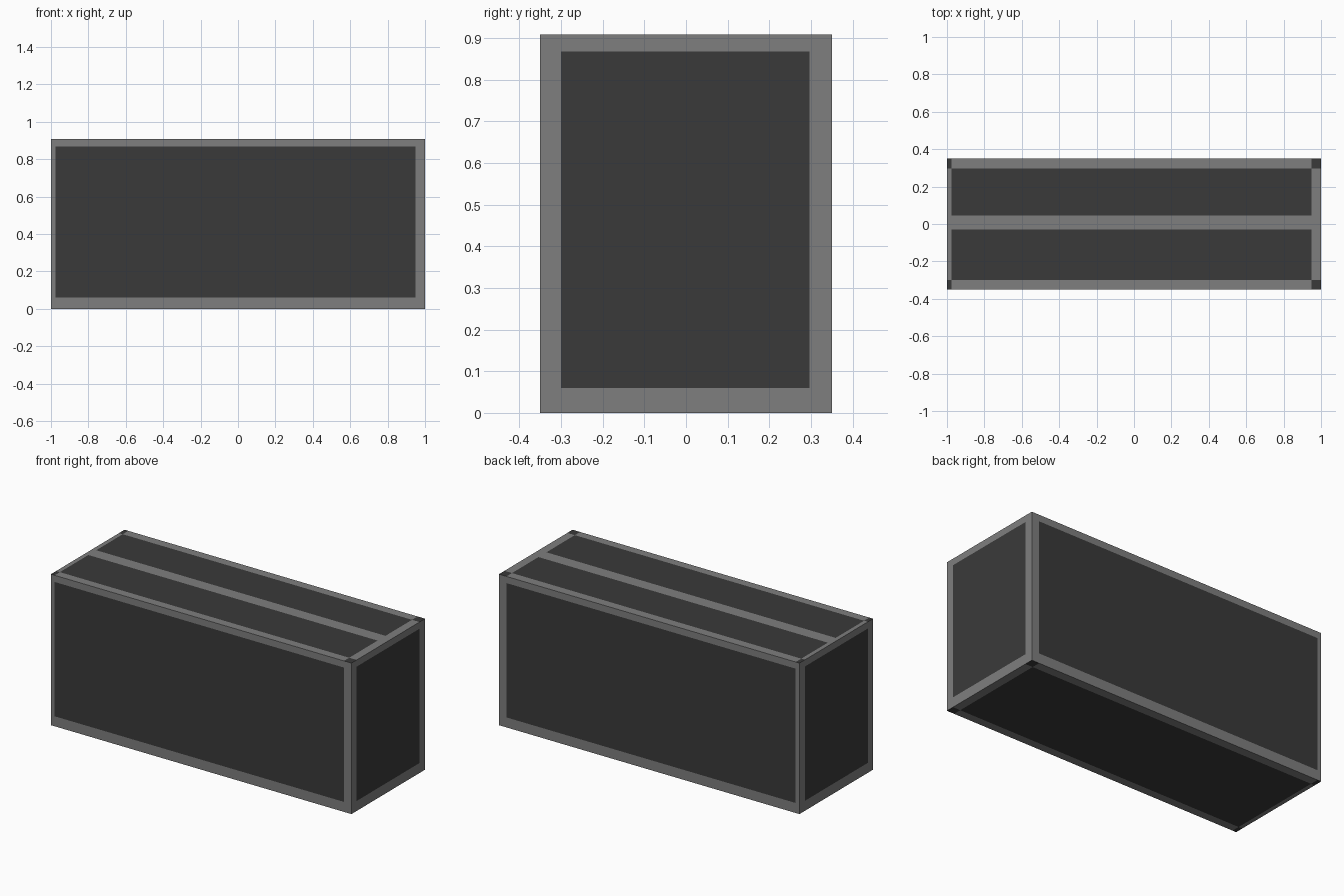
import bpy, bmesh
from mathutils import Vector

if "Cube" in bpy.data.objects:
    bpy.data.objects.remove(bpy.data.objects["Cube"])

SIZE = Vector((2.0, 0.70, 0.908))
# panel limits per axis, and the middle strip of the lid
INNER = [(-0.975, 0.95), (-0.30, 0.297), (0.06, 0.868)]
STRIP = (-0.03, 0.045)


def material(name, value):
    mat = bpy.data.materials.new(name)
    mat.diffuse_color = (value, value, value, 1)
    mat.use_nodes = True
    mat.node_tree.nodes["Principled BSDF"].inputs["Base Color"].default_value = mat.diffuse_color
    return mat


def inside(v, limits):
    return limits[0] < v < limits[1]


def cut(bm, axis, value, faces=None):
    normal = Vector((0, 0, 0))
    normal[axis] = 1
    faces = list(faces or bm.faces)
    geom = faces + list({e for f in faces for e in f.edges}) + list({v for f in faces for v in f.verts})
    bmesh.ops.bisect_plane(bm, geom=geom, plane_co=normal * value, plane_no=normal)


# Solid case standing on the ground
bm = bmesh.new()
bmesh.ops.create_cube(bm, size=1)
for v in bm.verts:
    v.co = Vector([v.co[i] * SIZE[i] for i in range(3)])
    v.co.z += SIZE.z / 2

# Border lines around every side
for axis, limits in enumerate(INNER):
    for value in limits:
        cut(bm, axis, value)

# Strip between the two lid panels
for value in STRIP:
    lid = [f for f in bm.faces if f.normal.z > 0.5]
    cut(bm, 1, value, lid)

# Dark panels, dark lid and base corners, lighter borders
bm.normal_update()
for f in bm.faces:
    c = f.calc_center_median()
    across = max(range(3), key=lambda i: abs(f.normal[i]))
    hits = [inside(c[i], INNER[i]) for i in range(3) if i != across]
    dark = all(hits)
    if across == 2:
        dark = dark or not any(hits)
        if f.normal.z > 0 and inside(c.y, STRIP):
            dark = False
    f.material_index = int(dark)

mesh = bpy.data.meshes.new("storage_case")
bm.to_mesh(mesh)
bm.free()
mesh.materials.append(material("border_grey", 0.21))
mesh.materials.append(material("panel_dark", 0.042))
case = bpy.data.objects.new("storage_case", mesh)
bpy.context.collection.objects.link(case)
